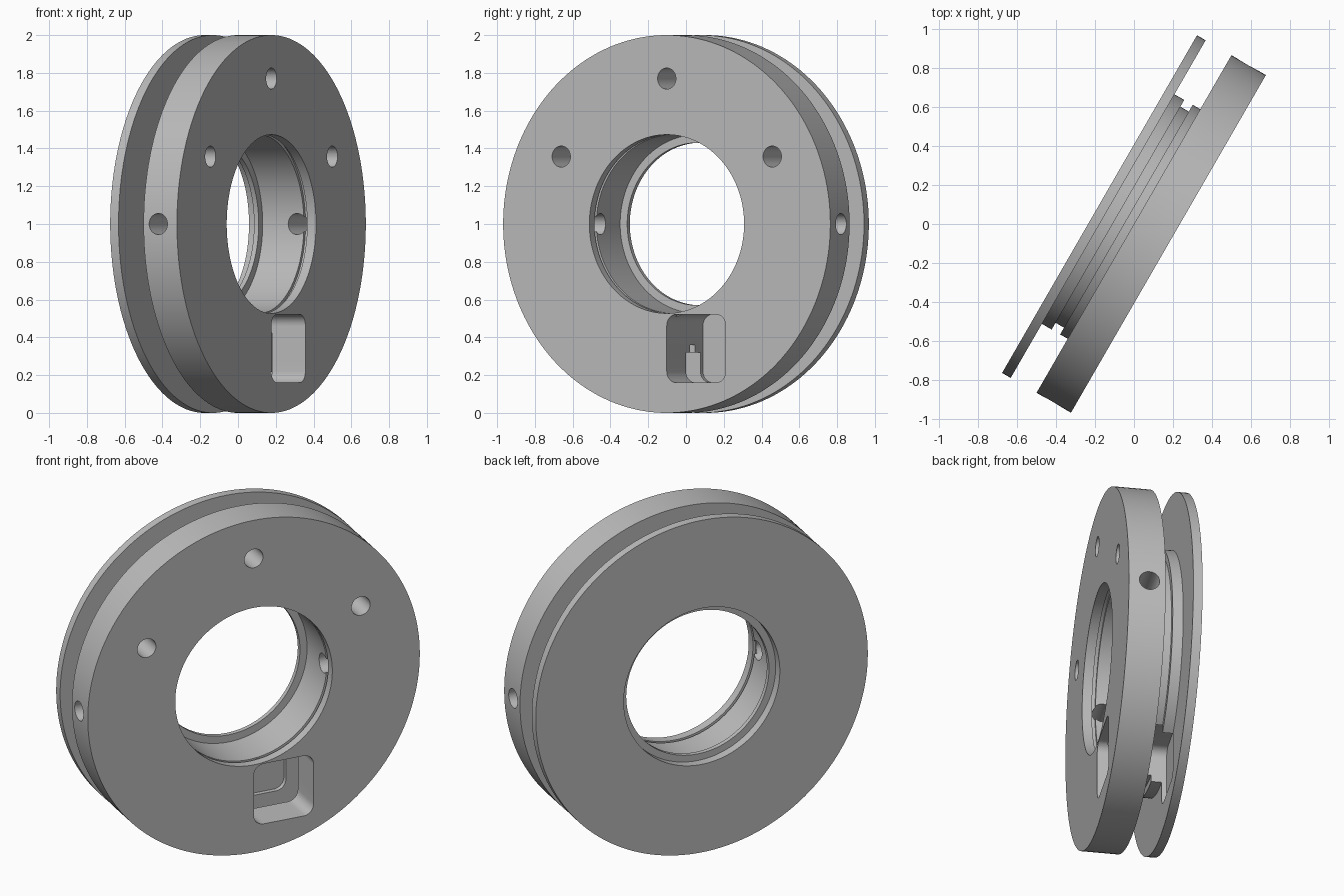
import bpy, bmesh, math
from mathutils import Matrix, Vector

if "Cube" in bpy.data.objects:
    bpy.data.objects.remove(bpy.data.objects["Cube"])

# Local frame: X across the disc, Y up, Z along the spool axis
ANGLE = math.radians(60)
across = Vector((math.cos(ANGLE), math.sin(ANGLE), 0))
up = Vector((0, 0, 1))
FRAME = Matrix((across, up, across.cross(up))).transposed().to_4x4()
FRAME.translation = up

grey = bpy.data.materials.new("plain grey")
grey.use_nodes = True
grey.diffuse_color = (0.5, 0.5, 0.5, 1)
grey.node_tree.nodes["Principled BSDF"].inputs["Base Color"].default_value = (0.5, 0.5, 0.5, 1)


def add_object(name, bm):
    bmesh.ops.recalc_face_normals(bm, faces=bm.faces)
    mesh = bpy.data.meshes.new(name)
    bm.to_mesh(mesh)
    bm.free()
    obj = bpy.data.objects.new(name, mesh)
    bpy.context.collection.objects.link(obj)
    mesh.materials.append(grey)
    obj.matrix_world = FRAME
    return obj


def revolve(name, profile, steps=160):
    bm = bmesh.new()
    rings = []
    for i in range(steps):
        a = math.tau * i / steps
        rings.append([bm.verts.new((r * math.cos(a), r * math.sin(a), d)) for r, d in profile])
    n = len(profile)
    for i in range(steps):
        p, q = rings[i], rings[(i + 1) % steps]
        for j in range(n):
            k = (j + 1) % n
            bm.faces.new((p[j], q[j], q[k], p[k]))
    return add_object(name, bm)


def prism(name, outline, low, high):
    bm = bmesh.new()
    base = bm.faces.new([bm.verts.new((x, y, low)) for x, y in outline])
    top = bmesh.ops.extrude_face_region(bm, geom=[base])["geom"]
    bmesh.ops.translate(bm, vec=(0, 0, high - low),
                        verts=[v for v in top if isinstance(v, bmesh.types.BMVert)])
    return add_object(name, bm)


def circle(x, y, r, steps=40):
    return [(x + r * math.cos(math.tau * i / steps), y + r * math.sin(math.tau * i / steps))
            for i in range(steps)]


def rounded_rect(x0, x1, y0, y1, r, steps=8):
    corners = [(x1 - r, y1 - r), (x0 + r, y1 - r), (x0 + r, y0 + r), (x1 - r, y0 + r)]
    return [(cx + r * math.cos(math.pi / 2 * (c + i / steps)),
             cy + r * math.sin(math.pi / 2 * (c + i / steps)))
            for c, (cx, cy) in enumerate(corners) for i in range(steps + 1)]


# Spool: thin back plate, grooved hub, thick front plate, stepped bore
spool = revolve("spool_body", [
    (0.47, -0.204), (1, -0.204), (1, -0.153), (0.68, -0.153),
    (0.68, -0.095), (0.64, -0.095), (0.64, -0.045), (0.68, -0.045),
    (0.68, 0), (1, 0), (1, 0.204), (0.473, 0.204),
    (0.473, 0.15), (0.49, 0.15), (0.49, 0.13), (0.473, 0.13),
    (0.473, -0.122), (0.43, -0.122), (0.43, -0.15), (0.47, -0.15)])

# Pocket that reaches into the back plate
cutters = [prism("pocket_cutter", rounded_rect(0, 0.36, -0.84, -0.478, 0.06), -0.18, 0.3)]

# Holes through the front plate
for x, y in [(0, 0.77), (0.645, 0.357), (-0.645, 0.357)]:
    cutters.append(prism("face_hole_cutter", circle(x, y, 0.056), -0.05, 0.3))

# Radial holes from the rim to the bore
for side in (1, -1):
    hole = prism("rim_hole_cutter", circle(0, 0, 0.056), 0.4, 1.1)
    turn = Matrix.Rotation(side * math.pi / 2, 4, 'Y')
    hole.matrix_world = FRAME @ Matrix.Translation((0, 0, 0.09)) @ turn
    cutters.append(hole)

for cutter in cutters:
    cutter.hide_render = True
    mod = spool.modifiers.new(cutter.name, 'BOOLEAN')
    mod.operation = 'DIFFERENCE'
    mod.solver = 'EXACT'
    mod.object = cutter

# Bake the cuts, then drop the cutters
bpy.context.view_layer.update()
bpy.ops.object.select_all(action='DESELECT')
spool.select_set(True)
bpy.context.view_layer.objects.active = spool
for mod in list(spool.modifiers):
    bpy.ops.object.modifier_apply(modifier=mod.name)
for cutter in cutters:
    bpy.data.objects.remove(cutter)
bpy.ops.object.shade_smooth_by_angle(angle=math.radians(30))
